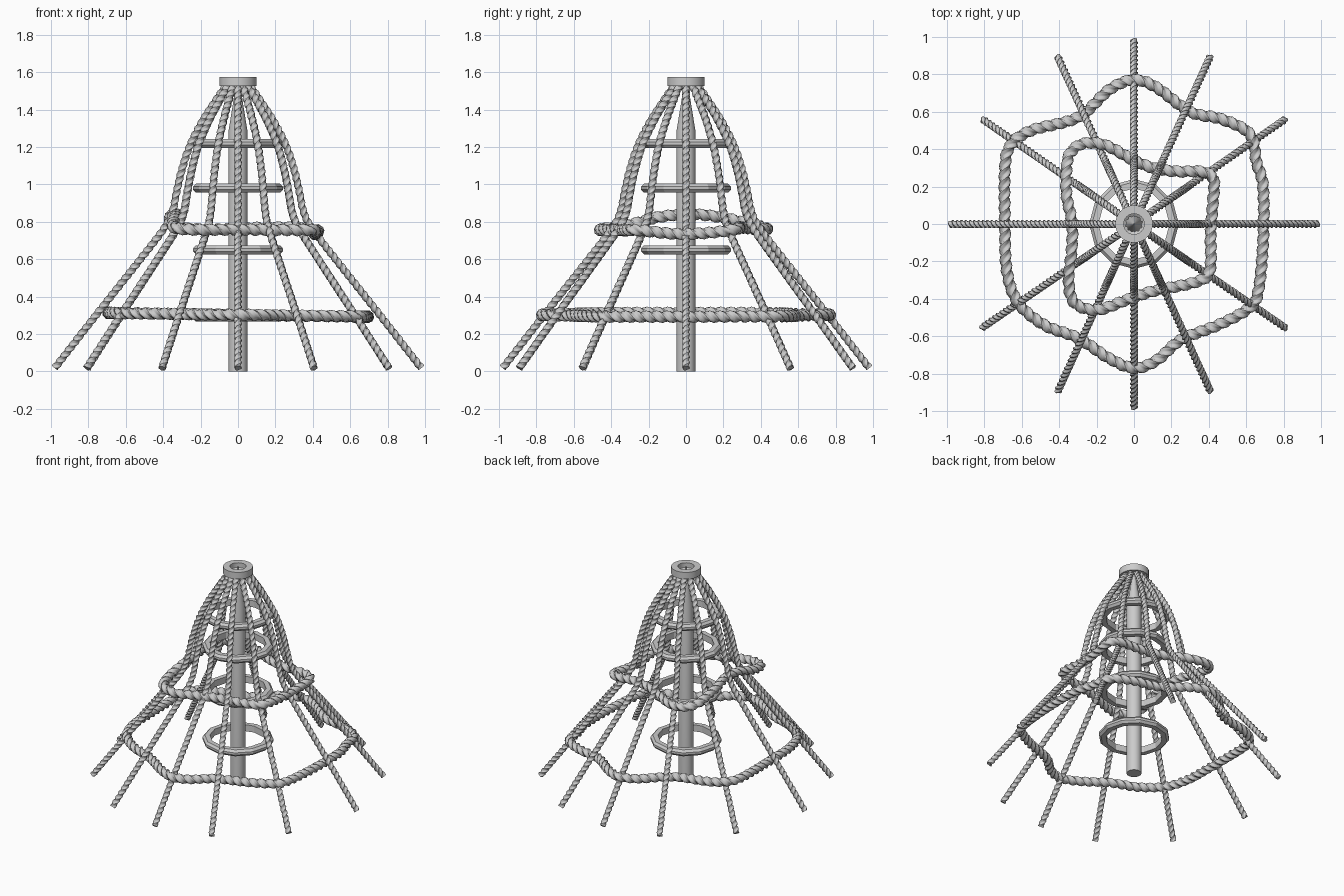
import bpy, math
from mathutils import Vector

if "Cube" in bpy.data.objects:
    bpy.data.objects.remove(bpy.data.objects["Cube"])


def make_obj(name, verts, faces, angle=35):
    me = bpy.data.meshes.new(name)
    me.from_pydata(verts, [], faces)
    me.update()
    ob = bpy.data.objects.new(name, me)
    bpy.context.collection.objects.link(ob)
    bpy.context.view_layer.objects.active = ob
    for o in bpy.context.selected_objects:
        o.select_set(False)
    ob.select_set(True)
    if angle:
        bpy.ops.object.shade_smooth_by_angle(angle=math.radians(angle))
    return ob


def lathe(name, profile, n, closed, angle=35, z=0):
    """Revolve (radius, height) points around the z axis."""
    m = len(profile)
    verts = [(r * math.cos(2 * math.pi * i / n), r * math.sin(2 * math.pi * i / n), h + z)
             for i in range(n) for r, h in profile]
    faces = []
    for i in range(n):
        a, b = i * m, (i + 1) % n * m
        for j in range(m if closed else m - 1):
            k = (j + 1) % m
            faces.append((a + j, b + j, b + k, a + k))
    if not closed:
        faces.append([i * m for i in reversed(range(n))])
        faces.append([i * m + m - 1 for i in range(n)])
    return make_obj(name, verts, faces, angle)


def resample(pts, step, closed):
    """Catmull-Rom through the points, then evenly spaced samples."""
    P = [Vector(p) for p in pts]
    n = len(P)
    get = (lambda i: P[i % n]) if closed else (lambda i: P[max(0, min(n - 1, i))])
    fine = []
    for i in range(n if closed else n - 1):
        a, b, c, d = (get(i + k) for k in (-1, 0, 1, 2))
        for s in range(30):
            t = s / 30
            fine.append(0.5 * (2 * b + (c - a) * t + (2 * a - 5 * b + 4 * c - d) * t * t
                               + (3 * b - a - 3 * c + d) * t ** 3))
    fine.append(P[0].copy() if closed else P[-1].copy())
    acc = [0]
    for p, q in zip(fine, fine[1:]):
        acc.append(acc[-1] + (q - p).length)
    count = round(acc[-1] / step)
    out, j = [], 0
    for i in range(count if closed else count + 1):
        s = acc[-1] * i / count
        while j < len(acc) - 2 and acc[j + 1] < s:
            j += 1
        out.append(fine[j].lerp(fine[j + 1], (s - acc[j]) / (acc[j + 1] - acc[j])))
    return out, acc[-1]


def rope(name, pts, radius, pitch, step, ref, closed=False, sides=15):
    """Three-strand twisted rope swept along a path."""
    path, length = resample(pts, step, closed)
    turns = round(length / pitch)
    n = len(path)
    d, a = 0.48 * radius, 0.52 * radius
    third = 2 * math.pi / 3
    verts, faces = [], []
    for i, p in enumerate(path):
        if closed:
            t = path[(i + 1) % n] - path[i - 1]
        else:
            t = path[min(i + 1, n - 1)] - path[max(i - 1, 0)]
        t.normalize()
        u = (ref - t * ref.dot(t)).normalized()
        v = t.cross(u)
        tw = 2 * math.pi * turns * i / (n if closed else n - 1)
        for k in range(sides):
            th = 2 * math.pi * k / sides
            ph = (th + third / 2) % third - third / 2
            r = d * math.cos(ph) + math.sqrt(a * a - (d * math.sin(ph)) ** 2)
            verts.append(p + u * r * math.cos(th + tw) + v * r * math.sin(th + tw))
    for i in range(n if closed else n - 1):
        b, c = i * sides, (i + 1) % n * sides
        for k in range(sides):
            m = (k + 1) % sides
            faces.append((b + k, b + m, c + m, c + k))
    if not closed:
        faces.append(list(reversed(range(sides))))
        faces.append([(n - 1) * sides + k for k in range(sides)])
    return make_obj(name, verts, faces, 50)


# Central pole with tapered tip
lathe("centre_pole", [(0.05, 0), (0.05, 1.29), (0.004, 1.575)], 32, False)

# Collar at the top
lathe("top_collar", [(0.055, 1.525), (0.1, 1.525), (0.1, 1.575), (0.055, 1.575)], 32, True)

# Faceted hoops around the pole
for i, z in enumerate((0.29, 0.65, 0.98, 1.22)):
    lathe(f"hoop_{i + 1}", [(0.19, -0.024), (0.225, -0.024), (0.24, -0.008), (0.24, 0.008),
                            (0.225, 0.024), (0.19, 0.024)], 12, True, 0, z)

# Twelve hanging ropes
profile = [(0.055, 1.54), (0.125, 1.44), (0.195, 1.33), (0.26, 1.2), (0.305, 1.06),
           (0.332, 0.94), (0.352, 0.85), (0.395, 0.765), (0.53, 0.59), (0.76, 0.3), (0.98, 0.018)]
for i, deg in enumerate((0, 34.7, 65.5, 90, 114.5, 145.3, 180, 214.3, 245.5, 270, 294.5, 325.5)):
    c, s = math.cos(math.radians(deg)), math.sin(math.radians(deg))
    rope(f"hanging_rope_{i + 1}", [(r * c, r * s, z) for r, z in profile],
         0.022, 0.11, 0.012, Vector((-s, c, 0)))

# Lower rope loop
low = [(0, .77), (.12, .73), (.3, .6), (.47, .56), (.62, .48), (.655, .33), (.69, .2), (.69, -.1),
       (.66, -.38), (.6, -.46), (.45, -.54), (.25, -.62), (.12, -.73), (0, -.77), (-.13, -.72),
       (-.3, -.61), (-.48, -.54), (-.62, -.42), (-.68, -.25), (-.69, 0), (-.69, .3),
       (-.66, .42), (-.55, .5), (-.3, .57), (-.13, .72)]
rope("lower_rope_loop", [(x, y, 0.303 - 0.015 * x) for x, y in low],
     0.034, 0.17, 0.018, Vector((0, 0, 1)), True)

# Upper rope loop
up = [(-.36, .3, .8), (-.34, .38, .78), (-.27, .43, .765), (-.15, .42, .76), (0, .34, .765),
      (.12, .295, .77), (.25, .28, .77), (.36, .28, .765), (.425, .24, .755), (.42, .1, .74),
      (.41, -.05, .735), (.405, -.25, .755), (.33, -.31, .755), (.1, -.36, .757),
      (-.05, -.41, .757), (-.2, -.46, .757), (-.32, -.42, .765), (-.35, -.3, .785),
      (-.335, -.15, .825), (-.33, 0, .84), (-.36, .15, .83)]
rope("upper_rope_loop", up, 0.034, 0.17, 0.018, Vector((0, 0, 1)), True)
